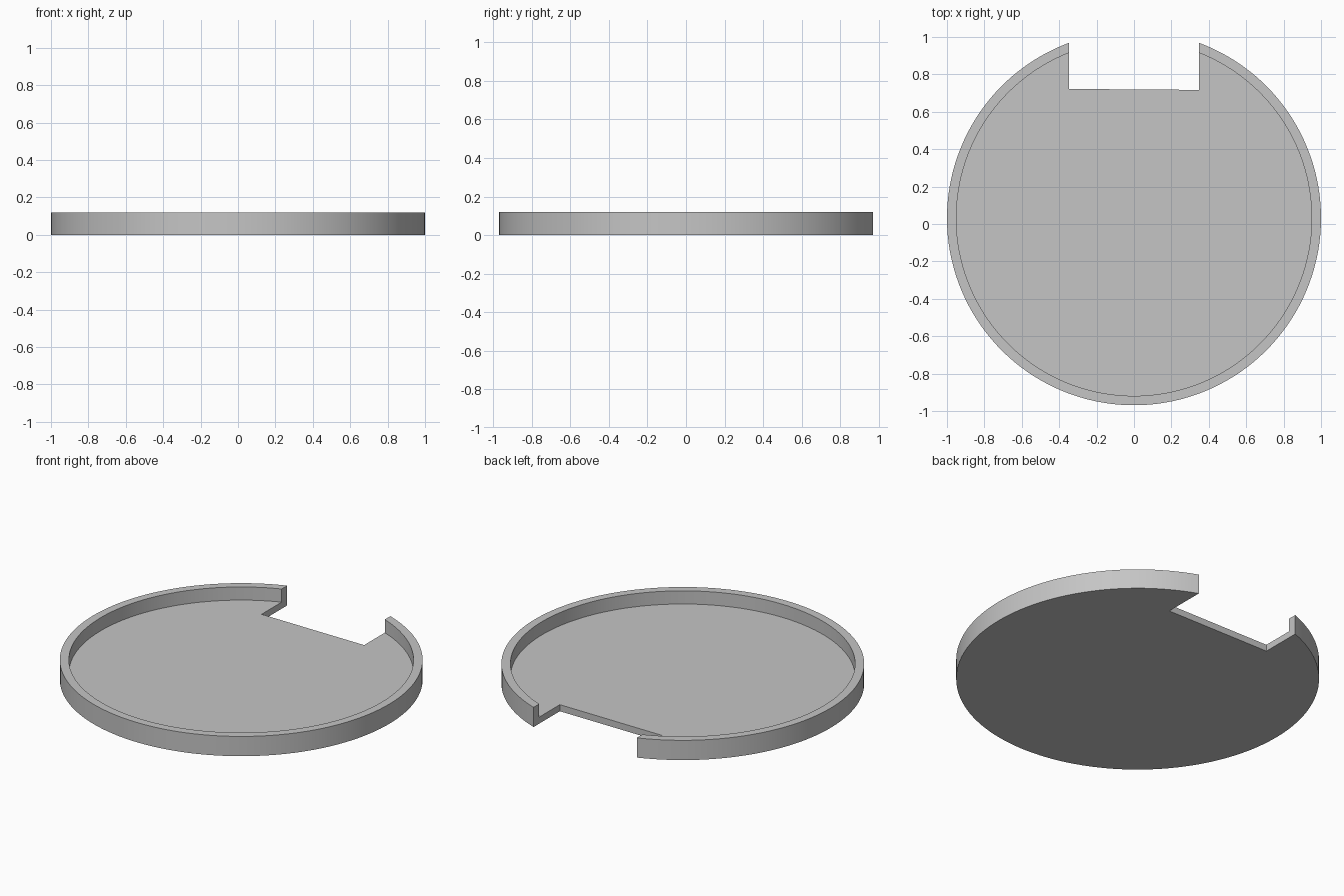
import bpy, bmesh, math

cube = bpy.data.objects.get("Cube")
if cube:
    bpy.data.objects.remove(cube, do_unlink=True)

# Main dimensions
OUTER, INNER = 1.0, 0.95
HEIGHT, FLOOR = 0.12, 0.04
CENTRE_Y = 0.031
NOTCH_X = 0.347
NOTCH_Y_RIGHT, NOTCH_Y_LEFT = 0.722, 0.717
STEPS = 128

grey = bpy.data.materials.new("plain grey")
grey.use_nodes = True
colour = (0.56, 0.56, 0.56, 1)
grey.diffuse_color = colour
grey.node_tree.nodes["Principled BSDF"].inputs["Base Color"].default_value = colour

bm = bmesh.new()


def arc(radius, z):
    """Open ring of points, from the notch's left side round the front to its right side."""
    gap = math.asin(NOTCH_X / radius)
    ring = []
    for i in range(STEPS + 1):
        a = gap + (2 * math.pi - 2 * gap) * i / STEPS
        ring.append(bm.verts.new((radius * math.sin(a), CENTRE_Y + radius * math.cos(a), z)))
    return ring


# Outer wall, rim top and inner wall
rings = [arc(OUTER, 0), arc(OUTER, HEIGHT), arc(INNER, HEIGHT), arc(INNER, FLOOR)]
for low, high in zip(rings, rings[1:]):
    for i in range(STEPS):
        bm.faces.new((low[i], low[i + 1], high[i + 1], high[i]))

# Notch corners, as bottom and floor-level pairs
left = [bm.verts.new((NOTCH_X, NOTCH_Y_LEFT, z)) for z in (0, FLOOR)]
right = [bm.verts.new((-NOTCH_X, NOTCH_Y_RIGHT, z)) for z in (0, FLOOR)]

# Underside and tray floor
bm.faces.new(rings[0] + [right[0], left[0]])
bm.faces.new(rings[3] + [right[1], left[1]])

# Notch sides and back edge
for end, corner in ((0, left), (-1, right)):
    bm.faces.new([r[end] for r in rings] + [corner[1], corner[0]])
bm.faces.new((left[0], left[1], right[1], right[0]))

bmesh.ops.recalc_face_normals(bm, faces=bm.faces[:])
mesh = bpy.data.meshes.new("notched_tray")
bm.to_mesh(mesh)
bm.free()
mesh.materials.append(grey)

tray = bpy.data.objects.new("notched_tray", mesh)
bpy.context.collection.objects.link(tray)
bpy.context.view_layer.objects.active = tray
tray.select_set(True)
bpy.ops.object.shade_smooth_by_angle(angle=math.radians(30))
